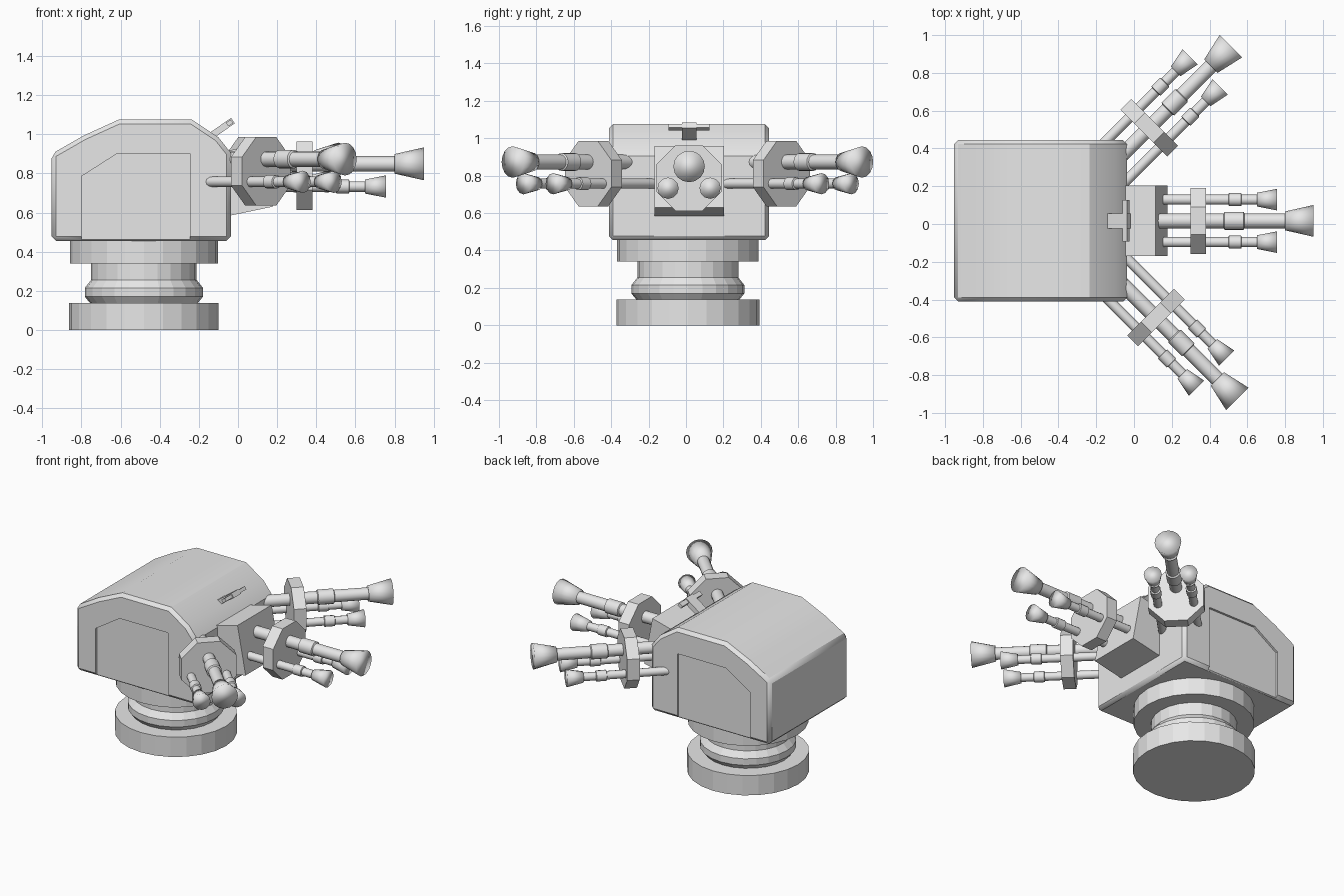
import bpy, bmesh, math
from mathutils import Matrix, Vector

if "Cube" in bpy.data.objects:
    bpy.data.objects.remove(bpy.data.objects["Cube"])

CY = 0.0165  # centre line of the turret in y
grey = bpy.data.materials.new("light grey")
grey.diffuse_color = (0.8, 0.8, 0.8, 1)
grey.use_nodes = True
grey.node_tree.nodes["Principled BSDF"].inputs["Base Color"].default_value = grey.diffuse_color


def finish(name, bm, smooth=None):
    bmesh.ops.recalc_face_normals(bm, faces=bm.faces)
    me = bpy.data.meshes.new(name)
    bm.to_mesh(me)
    bm.free()
    me.materials.append(grey)
    ob = bpy.data.objects.new(name, me)
    bpy.context.collection.objects.link(ob)
    if smooth is not None:
        bpy.ops.object.select_all(action='DESELECT')
        ob.select_set(True)
        bpy.context.view_layer.objects.active = ob
        bpy.ops.object.shade_smooth_by_angle(angle=math.radians(smooth))
    return ob


def extrude_profile(bm, pts, y0, y1):
    """Prism from an x-z outline between two y values."""
    f = bm.faces.new([bm.verts.new((x, y0, z)) for x, z in pts])
    r = bmesh.ops.extrude_face_region(bm, geom=[f])
    vs = [g for g in r['geom'] if isinstance(g, bmesh.types.BMVert)]
    bmesh.ops.translate(bm, verts=vs, vec=(0, y1 - y0, 0))


def lathe(bm, pts, n, mat, phase=0.0):
    """Closed turned shape; pts are (radius, height), turned about local z."""
    rings = []
    for r, h in pts:
        rings.append([bm.verts.new(mat @ Vector((r * math.cos(a), r * math.sin(a), h)))
                      for a in (2 * math.pi * (i + phase) / n for i in range(n))])
    for a, b in zip(rings, rings[1:]):
        for i in range(n):
            bm.faces.new((a[i], a[(i + 1) % n], b[(i + 1) % n], b[i]))
    bm.faces.new(rings[0][::-1])
    bm.faces.new(rings[-1])


# Pedestal: foot disc, ribbed neck, turntable
bm = bmesh.new()
lathe(bm, [(0.382, 0), (0.382, 0.137), (0.275, 0.137), (0.302, 0.17), (0.302, 0.215),
           (0.27, 0.255), (0.27, 0.34), (0.378, 0.34), (0.378, 0.47)], 24,
      Matrix.Translation((-0.481, 0.01, 0)))
finish("pedestal", bm)

# Turret body with chamfered edges
bm = bmesh.new()
extrude_profile(bm, [(-0.952, 0.455), (-0.952, 0.90), (-0.79, 0.993), (-0.61, 1.075),
                     (-0.235, 1.075), (-0.10, 0.985), (-0.037, 0.905), (-0.037, 0.455)],
                CY - 0.428, CY + 0.428)
body = finish("turret_body", bm, 30)

# Recessed side panels, cut on both sides
bm = bmesh.new()
panel = [(-0.80, 0.4), (-0.80, 0.785), (-0.615, 0.903), (-0.245, 0.903), (-0.245, 0.4)]
for s in (-1, 1):
    extrude_profile(bm, panel, CY + s * 0.413, CY + s * 0.5)
cutter = finish("panel_cutter", bm)
cutter.hide_render = True
cutter.hide_viewport = True
bev = body.modifiers.new("edge_chamfer", 'BEVEL')
bev.width = 0.022
bev.segments = 1
bev.limit_method = 'ANGLE'
bev.angle_limit = math.radians(50)
cut = body.modifiers.new("panel_cut", 'BOOLEAN')
cut.operation = 'DIFFERENCE'
cut.object = cutter
cut.solver = 'EXACT'

# Tilted gun housing at the front
bm = bmesh.new()
extrude_profile(bm, [(-0.10, 0.572), (0.177, 0.63), (0.115, 0.958), (-0.10, 0.902)],
                CY - 0.186, CY + 0.186)
finish("gun_housing", bm)

# Sight on the roof: sloping stem and crossbar
bm = bmesh.new()
tilt = Matrix.Translation((-0.026, CY, 1.07)) @ Matrix.Rotation(math.radians(-35), 4, 'Y')
for x0, x1, w, t in ((-0.19, 0.0, 0.078, 0.034), (-0.036, -0.006, 0.22, 0.022)):
    bmesh.ops.create_cube(bm, size=1, matrix=tilt @ Matrix.Translation(((x0 + x1) / 2, 0, 0))
                          @ Matrix.Diagonal((x1 - x0, w, t, 1)))
finish("roof_sight", bm)


# Gun clusters: one large and two small barrels through an octagonal plate
def gun_cluster(side, place):
    along_x = Matrix.Rotation(math.pi / 2, 4, 'Y')

    def at(y, z):
        return place @ Matrix.Translation((0, y, z)) @ along_x

    bm = bmesh.new()
    lathe(bm, [(0.175 / math.cos(math.pi / 8), x) for x in (0.30, 0.38)], 8, at(0, 0.787), 0.5)
    finish(side + "_gun_plate", bm)

    tubes, muzzles = bmesh.new(), bmesh.new()
    m = at(0, 0.849)
    lathe(tubes, [(0.039, -0.05), (0.039, 0.475), (0.048, 0.48), (0.048, 0.58),
                  (0.039, 0.585), (0.039, 0.82)], 16, m)
    lathe(muzzles, [(0.05, 0.80), (0.084, 0.95)], 16, m)
    for y in (-0.1125, 0.1125):
        m = at(y, 0.733)
        lathe(tubes, [(0.027, -0.05), (0.027, 0.50), (0.035, 0.503), (0.035, 0.567),
                      (0.027, 0.57), (0.027, 0.67)], 12, m)
        lathe(muzzles, [(0.036, 0.65), (0.057, 0.757)], 12, m)
    finish(side + "_gun_barrels", tubes, 35)
    finish(side + "_gun_muzzles", muzzles, 180)


gun_cluster("centre", Matrix.Translation((0, CY, 0)))
for side, sgn, s, l in (("left", 1, 0.078, 0.303), ("right", -1, 0.092, 0.268)):
    gun_cluster(side, Matrix.Rotation(sgn * math.pi / 4, 4, 'Z')
                @ Matrix.Translation((s, sgn * l, 0.024)))
